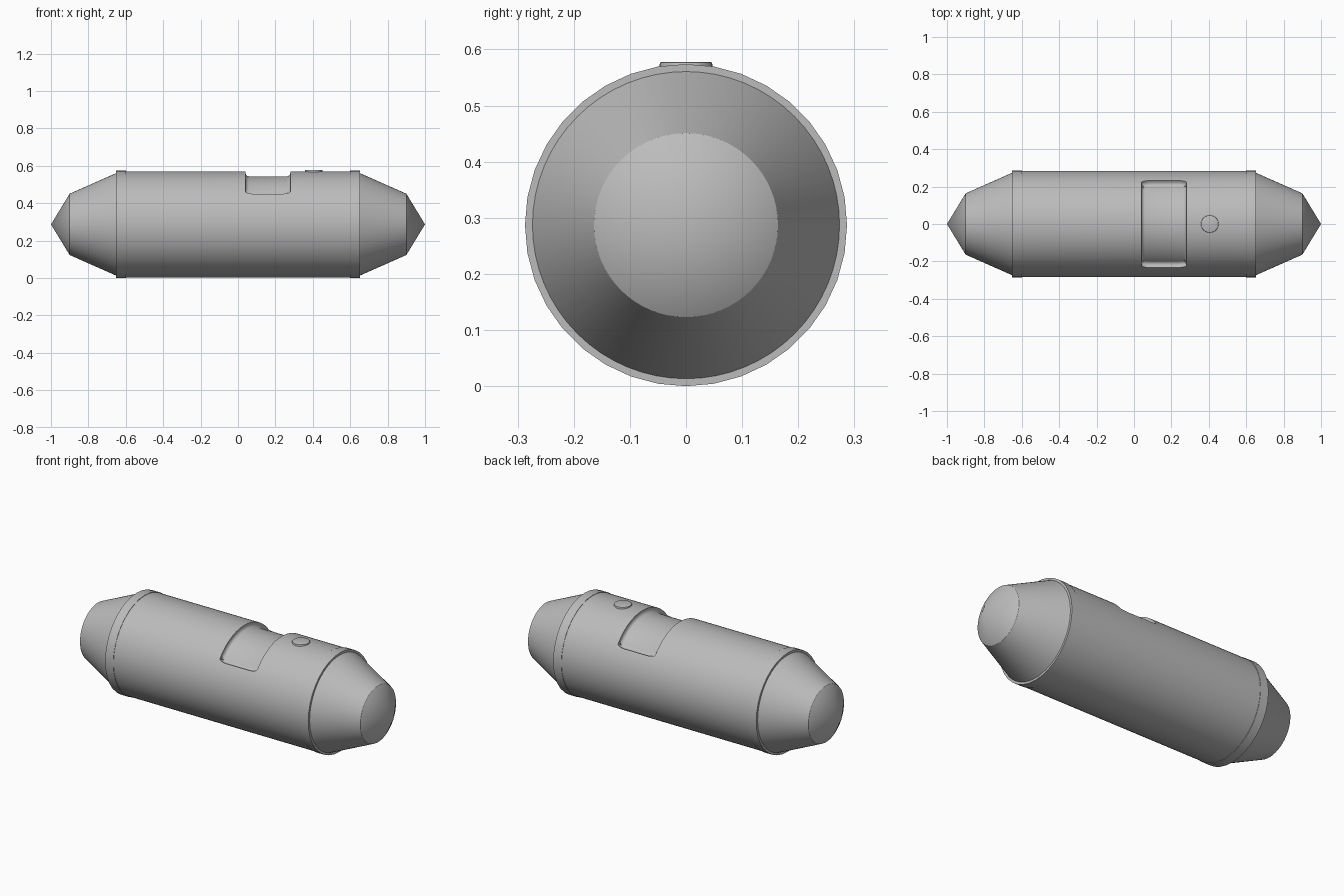
import bpy, bmesh, math
from mathutils import Matrix, Vector

if "Cube" in bpy.data.objects:
    bpy.data.objects.remove(bpy.data.objects["Cube"], do_unlink=True)

CENTRE_Z = 0.287
BODY_R = 0.284
FLOOR_R = 0.257

grey = bpy.data.materials.new("plain grey")
grey.use_nodes = True
colour = (0.5, 0.5, 0.5, 1)
grey.diffuse_color = colour
grey.node_tree.nodes["Principled BSDF"].inputs["Base Color"].default_value = colour


def make_object(name, bm):
    bmesh.ops.recalc_face_normals(bm, faces=bm.faces)
    mesh = bpy.data.meshes.new(name)
    bm.to_mesh(mesh)
    bm.free()
    mesh.materials.append(grey)
    obj = bpy.data.objects.new(name, mesh)
    bpy.context.collection.objects.link(obj)
    return obj


def smooth(obj, degrees=30):
    bpy.ops.object.select_all(action='DESELECT')
    obj.select_set(True)
    bpy.context.view_layer.objects.active = obj
    bpy.ops.object.shade_smooth_by_angle(angle=math.radians(degrees))


def lathe(name, profile, sides):
    """Turn (x, radius) points around the long axis."""
    bm = bmesh.new()
    verts = [bm.verts.new((x, 0, r)) for x, r in profile]
    edges = [bm.edges.new(pair) for pair in zip(verts, verts[1:])]
    bmesh.ops.spin(bm, geom=verts + edges, cent=(0, 0, 0), axis=(1, 0, 0),
                   angle=math.tau, steps=sides, use_duplicate=False)
    bmesh.ops.remove_doubles(bm, verts=bm.verts, dist=0.0001)
    bm.transform(Matrix.Translation((0, 0, CENTRE_Z)))
    return make_object(name, bm)


# Main tube
body = lathe("body", [(-0.65, 0), (-0.65, BODY_R), (0.65, BODY_R), (0.65, 0)], 96)

# Curved cutter for the recess wrapped over the top
X0, X1, HALF_ANGLE, STEPS = 0.04, 0.28, math.radians(55), 32
bm = bmesh.new()
rows = []
for i in range(STEPS + 1):
    a = HALF_ANGLE * (2 * i / STEPS - 1)
    out = Vector((0, math.sin(a), math.cos(a)))
    rows.append([bm.verts.new(Vector((x, 0, CENTRE_Z)) + out * r)
                 for x, r in ((X0, FLOOR_R), (X1, FLOOR_R), (X1, 0.34), (X0, 0.34))])
for a, b in zip(rows, rows[1:]):
    for k in range(4):
        n = (k + 1) % 4
        bm.faces.new((a[k], a[n], b[n], b[k]))
bm.faces.new(rows[0])
bm.faces.new(rows[-1])
bmesh.ops.recalc_face_normals(bm, faces=bm.faces)
# Round the four upright corners, then the rim of the floor
uprights = [bm.edges.get((row[i], row[j])) for row in (rows[0], rows[-1]) for i, j in ((0, 3), (1, 2))]
bmesh.ops.bevel(bm, geom=uprights, offset=0.05, segments=6, profile=0.5, affect='EDGES')


def radius(v):
    return math.hypot(v.co.y, v.co.z - CENTRE_Z)


bm.normal_update()
rim = [e for e in bm.edges if all(radius(v) < FLOOR_R + 0.01 for v in e.verts)
       and len(e.link_faces) == 2 and e.calc_face_angle(0) > 1]
bmesh.ops.bevel(bm, geom=rim, offset=0.018, segments=4, profile=0.5, affect='EDGES')
cutter = make_object("recess_cutter", bm)
cutter.hide_render = True

cut = body.modifiers.new("recess", 'BOOLEAN')
cut.operation = 'DIFFERENCE'
cut.solver = 'EXACT'
cut.object = cutter
bpy.context.view_layer.objects.active = body
bpy.ops.object.modifier_apply(modifier=cut.name)
bpy.data.objects.remove(cutter, do_unlink=True)
smooth(body)

# Bands and two-stage conical ends
for side, s in (("left", 1), ("right", -1)):
    band = lathe(side + "_band", [(s * 0.6, 0.27), (s * 0.6, 0.287), (s * 0.652, 0.287),
                                  (s * 0.652, 0.27)], 36)
    smooth(band)
    cone = lathe(side + "_nose", [(s * 0.64, 0.279), (s * 0.9, 0.164), (s * 1.0, 0)], 64)
    smooth(cone)

# Low round button on top
bm = bmesh.new()
bmesh.ops.create_cone(bm, cap_ends=True, segments=32, radius1=0.047, radius2=0.047, depth=0.02)
top = [e for e in bm.edges if all(v.co.z > 0 for v in e.verts)]
bmesh.ops.bevel(bm, geom=top, offset=0.004, segments=2, profile=0.5, affect='EDGES')
bm.transform(Matrix.Translation((0.405, 0, 0.568)))
smooth(make_object("button", bm), 40)
